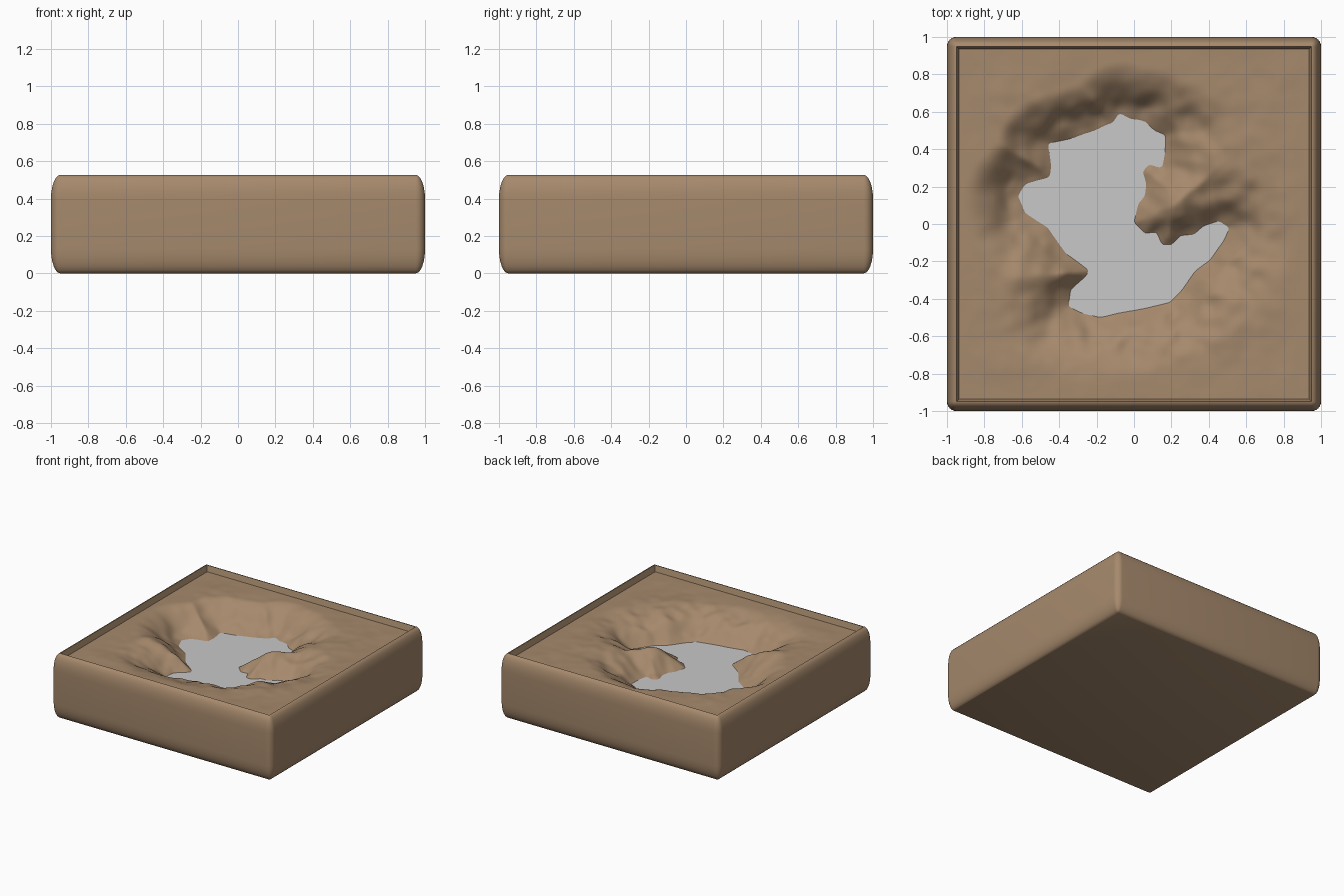
import bpy, bmesh, math
from mathutils import Vector, noise

if "Cube" in bpy.data.objects:
    bpy.data.objects.remove(bpy.data.objects["Cube"])

WATER, GROUND, RIM_H = 0.30, 0.48, 0.527
INNER = 0.936


def material(name, rgb):
    m = bpy.data.materials.new(name)
    m.diffuse_color = (*rgb, 1)
    m.use_nodes = True
    m.node_tree.nodes["Principled BSDF"].inputs["Base Color"].default_value = m.diffuse_color
    return m


brown = material("earth brown", (0.38, 0.25, 0.15))
grey = material("water grey", (0.58, 0.58, 0.58))


def finish(bm, name, mat, angle):
    me = bpy.data.meshes.new(name)
    bm.to_mesh(me)
    bm.free()
    me.materials.append(mat)
    ob = bpy.data.objects.new(name, me)
    bpy.context.collection.objects.link(ob)
    bpy.ops.object.select_all(action='DESELECT')
    ob.select_set(True)
    bpy.context.view_layer.objects.active = ob
    bpy.ops.object.shade_smooth_by_angle(angle=math.radians(angle))
    return ob


# Tray: square rings whose corner radius follows the bulging side profile
def ring(bm, half, z, seg=6):
    core = min(half, 0.95)
    r = half - core
    verts = []
    for k, (sx, sy) in enumerate(((1, 1), (-1, 1), (-1, -1), (1, -1))):
        for i in range(seg + 1):
            a = math.pi / 2 * (k + i / seg)
            verts.append(bm.verts.new((sx * core + r * math.cos(a),
                                       sy * core + r * math.sin(a), z)))
    return verts


steps = [math.pi / 2 * i / 6 for i in range(7)]
profile = [(0.95 + 0.05 * math.sin(a), 0.13 * (1 - math.cos(a))) for a in steps]
profile += [(h, RIM_H - z) for h, z in reversed(profile)]
profile.append((INNER - 0.001, GROUND - 0.005))
bm = bmesh.new()
rings = [ring(bm, h, z) for h, z in profile]
for a, b in zip(rings, rings[1:]):
    n = len(a)
    for i in range(n):
        bm.faces.new((a[i], a[(i + 1) % n], b[(i + 1) % n], b[i]))
bm.faces.new(list(reversed(rings[0])))
bmesh.ops.remove_doubles(bm, verts=bm.verts[:], dist=0.0002)
finish(bm, "tray", brown, 35)

# Shoreline outline of the pool, seen from above
shore = [Vector(p) for p in (
    (-.08, .59), (-.02, .56), (.06, .545), (.11, .50), (.17, .475), (.165, .38),
    (.15, .30), (.08, .32), (.045, .28), (.065, .21), (.055, .15), (.02, .11),
    (.0, .01), (.06, -.05), (.12, -.04), (.15, -.11), (.2, -.11), (.25, -.06),
    (.32, -.06), (.37, -.01), (.45, .015), (.51, -.02), (.48, -.09), (.41, -.19),
    (.33, -.25), (.26, -.35), (.19, -.42), (.05, -.455), (-.1, -.48), (-.18, -.5),
    (-.28, -.475), (-.35, -.44), (-.34, -.35), (-.26, -.28), (-.24, -.25),
    (-.36, -.16), (-.46, -.02), (-.58, .06), (-.615, .15), (-.58, .21),
    (-.45, .25), (-.44, .31), (-.46, .43), (-.32, .46), (-.2, .5), (-.11, .54))]
edges = [(a.x, a.y, b.x - a.x, b.y - a.y, (b - a).length_squared)
         for a, b in zip(shore, shore[1:] + shore[:1])]


def shore_distance(x, y):
    best, inside = 9.0, False
    for ax, ay, dx, dy, l2 in edges:
        px, py = x - ax, y - ay
        t = min(1, max(0, (px * dx + py * dy) / l2))
        best = min(best, (px - t * dx) ** 2 + (py - t * dy) ** 2)
        if (ay > y) != (ay + dy > y) and px < py * dx / dy:
            inside = not inside
    return -math.sqrt(best) if inside else math.sqrt(best)


def height(x, y):
    d = shore_distance(x, y)
    if d <= 0:
        return WATER + max(-0.06, d * 0.8)
    border = INNER - max(abs(x), abs(y))
    ang = math.atan2(y, x)
    # Gentle beach to the south and east, low shelf then bank to the north-west
    bank = max(0.0, math.cos(ang - math.radians(125)))
    width = min(0.38 - 0.12 * bank, d + border * 0.95 + 1e-5)
    t = min(1.0, d / width)
    swell = 1 - (1 - t) ** 2
    shelf = t * t * (3 - 2 * t)
    h = swell * (1 - 0.8 * bank) + shelf * 0.8 * bank
    # Lumps and furrows, fading out at the shore and the rim
    fade = min(1, d / 0.08) * min(1, border / 0.3) * (1.15 - 0.9 * t)
    lumps = 0.05 * noise.noise(Vector((x * 5, y * 5, 1.7)))
    lumps += 0.022 * noise.noise(Vector((x * 12, y * 12, 4.2)))
    z = WATER + (GROUND - WATER) * h + fade * lumps
    return max(z, WATER + 0.15 * min(d, 0.1))


# Ground sculpted from a fine grid
bm = bmesh.new()
bmesh.ops.create_grid(bm, x_segments=150, y_segments=150, size=INNER)
for v in bm.verts:
    v.co.z = height(v.co.x, v.co.y)
inland = [v for v in bm.verts if max(abs(v.co.x), abs(v.co.y)) < INNER - 0.005]
for _ in range(2):
    bmesh.ops.smooth_vert(bm, verts=inland, factor=0.4, use_axis_z=True)
finish(bm, "ground", brown, 80)

# Flat water surface
bm = bmesh.new()
bmesh.ops.create_grid(bm, x_segments=1, y_segments=1, size=0.64)
bmesh.ops.translate(bm, verts=bm.verts[:], vec=(0, 0, WATER))
finish(bm, "water", grey, 30)
